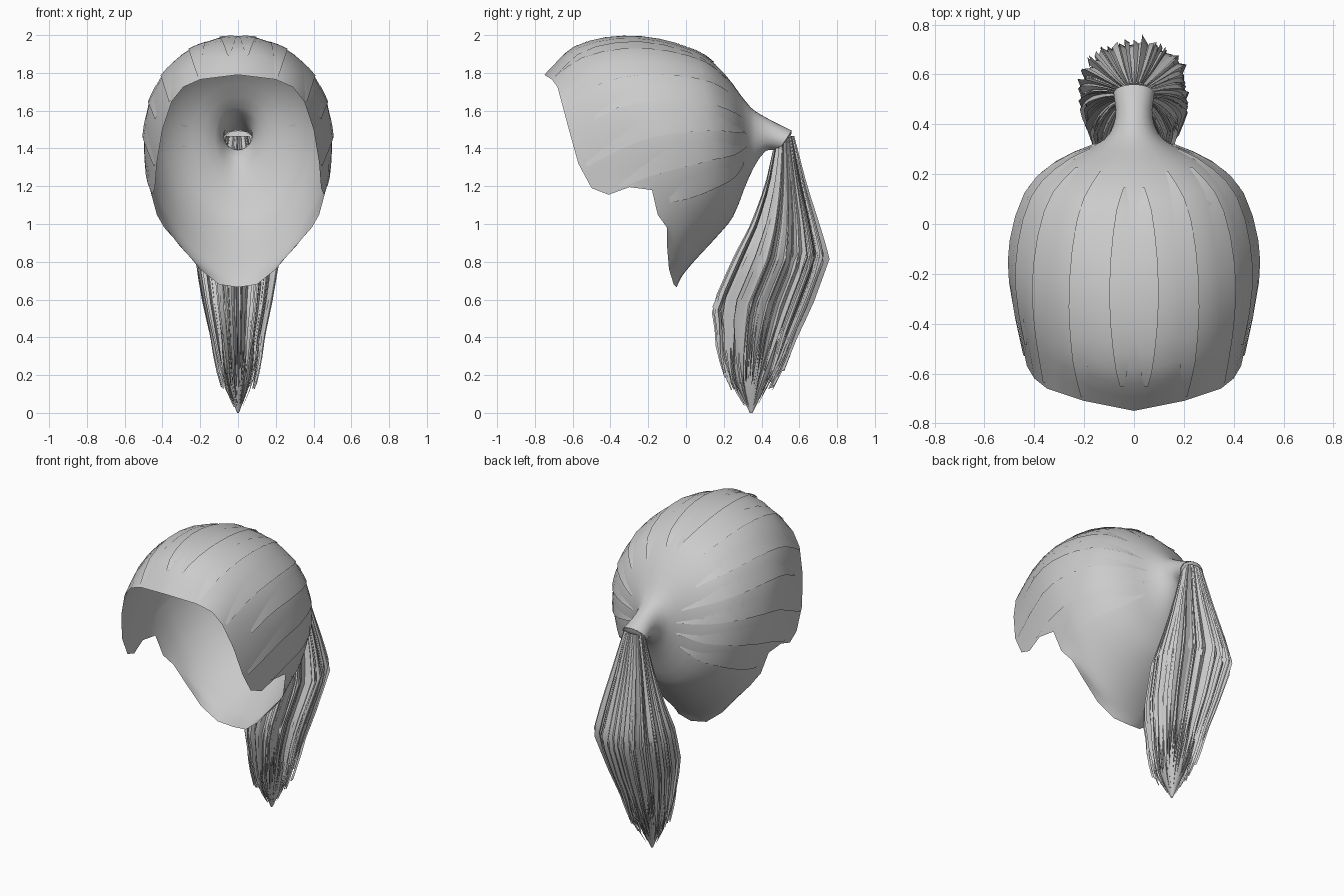
import bpy, bmesh, math, random
from mathutils import Vector

if "Cube" in bpy.data.objects:
    bpy.data.objects.remove(bpy.data.objects["Cube"])

random.seed(4)
hair = bpy.data.materials.new("hair_grey")
hair.diffuse_color = (0.6, 0.6, 0.6, 1)
hair.use_nodes = True
hair.node_tree.nodes["Principled BSDF"].inputs["Base Color"].default_value = hair.diffuse_color

# Hairline on the +x side, from forehead down to the nape
RIM = [Vector(p) for p in [
    (0, -.75, 1.79), (.2, -.71, 1.765), (.29, -.68, 1.725), (.35, -.66, 1.65), (.4, -.62, 1.5),
    (.43, -.57, 1.32), (.44, -.5, 1.19), (.455, -.41, 1.155), (.47, -.3, 1.195),
    (.465, -.18, 1.18), (.43, -.15, 1.05), (.39, -.1, .98), (.3, -.1, .88),
    (.2, -.09, .76), (.1, -.065, .68), (0, -.05, .665)]]
# Rings towards the tie: top y, z, bottom y, z, half width, side shift y, z
RINGS = [(-.58, 1.945, -.02, .725, .495, .08, .075), (-.27, 1.995, .05, .81, .492, .05, .06),
         (.05, 1.92, .17, .94, .425, .03, .05), (.2, 1.8, .25, 1.04, .3, .03, .04),
         (.34, 1.62, .335, 1.25, .122, 0, .02), (.43, 1.56, .42, 1.385, .075, 0, 0),
         (.56, 1.495, .49, 1.39, .082, 0, 0)]


def ring_point(ring, a):
    ty, tz, by, bz, w, oy, oz = ring
    c, s = math.cos(a), math.sin(a)
    return Vector((w * s, (ty + by) / 2 + c * (ty - by) / 2 + oy * s * s,
                   (tz + bz) / 2 + c * (tz - bz) / 2 + oz * s * s))


def rim_angle(p):
    ty, tz, by, bz = RINGS[0][:4]
    axis = Vector((0, ty - by, tz - bz)) / 2
    mid = Vector((0, (ty + by) / 2, (tz + bz) / 2))
    return math.atan2(p.x / .5, (p - mid).dot(axis) / axis.length_squared)


# Angles are kept increasing so neighbouring sections never cross
ANGLES = []
for p in RIM:
    ANGLES.append(max(rim_angle(p), ANGLES[-1] + .015) if ANGLES else 0.0)
ANGLES[-1] = math.pi


def rim_point(a):
    for i in range(len(RIM) - 1):
        if a <= ANGLES[i + 1]:
            t = (a - ANGLES[i]) / (ANGLES[i + 1] - ANGLES[i])
            return RIM[i].lerp(RIM[i + 1], t)
    return RIM[-1].copy()


def spline(pts, u):
    """Smooth curve through pts, u counts the points."""
    i = min(int(u), len(pts) - 2)
    t = u - i
    a, b = pts[i], pts[i + 1]
    d = (b - a).length
    m0 = (b - pts[max(i - 1, 0)]).normalized() * d
    m1 = (pts[min(i + 2, len(pts) - 1)] - a).normalized() * d
    return (a * (2 * t**3 - 3 * t**2 + 1) + m0 * (t**3 - 2 * t**2 + t)
            + b * (3 * t**2 - 2 * t**3) + m1 * (t**3 - t**2))


def cap_point(a, u):
    """Point on the cap; a < 0 is the -x side."""
    p = spline([rim_point(abs(a))] + [ring_point(r, abs(a)) for r in RINGS], u)
    return Vector((-p.x if a < 0 else p.x, p.y, p.z))


def grid_object(name, grids, closed=False, angle=60):
    """Mesh from one or more grids of points."""
    bm = bmesh.new()
    for rows in grids:
        vs = [[bm.verts.new(p) for p in row] for row in rows]
        for r0, r1 in zip(vs, vs[1:]):
            n = len(r0)
            for j in range(n if closed else n - 1):
                k = (j + 1) % n
                bm.faces.new((r0[j], r0[k], r1[k], r1[j]))
    bmesh.ops.remove_doubles(bm, verts=bm.verts, dist=1e-5)
    if closed:
        bmesh.ops.recalc_face_normals(bm, faces=bm.faces)
    me = bpy.data.meshes.new(name)
    bm.to_mesh(me)
    bm.free()
    me.materials.append(hair)
    ob = bpy.data.objects.new(name, me)
    bpy.context.collection.objects.link(ob)
    bpy.context.view_layer.objects.active = ob
    ob.select_set(True)
    bpy.ops.object.shade_smooth_by_angle(angle=math.radians(angle))
    ob.select_set(False)
    return ob


# Swept-back cap, open at the face
half = []
for a, b in zip(ANGLES, ANGLES[1:]):
    n = 2 if b - a > .15 else 1
    half += [a + (b - a) * i / n for i in range(n)]
around = half + [math.pi] + [-a for a in reversed(half[1:])]
rows = [[cap_point(a, k / 3) for a in around] for k in range(3 * len(RINGS) + 1)]
grid_object("hair_cap", [rows], closed=True)

# Thin overlapping locks lying on the cap
locks = []
for side in (1, -1):
    for a, u0, u1 in [(.1, .6, 3.6), (.45, .1, 4), (.85, .1, 4), (1.15, .5, 4.6),
                      (1.45, .1, 4.8), (1.75, .3, 4.8), (2.05, 1.2, 4.6)]:
        lock = []
        for k in range(11):
            u = u0 + (u1 - u0) * k / 10
            row = []
            for j in range(3):
                b = a + (j - 1) * .1 * math.sin(math.pi * (.05 + .9 * k / 10))
                p = cap_point(side * b, u)
                out = Vector((p.x, (p.y + .1) * .5, p.z - 1.4)).normalized()
                row.append(p + out * (.001 + .003 * j))
            lock.append(row if side > 0 else row[::-1])
        locks.append(lock)
grid_object("cap_locks", locks)

# Ponytail cross-sections: centre y, z, radius x, radius y
TAIL = [(.525, 1.465, .06, .045), (.53, 1.2, .125, .105), (.525, 1.0, .175, .17),
        (.505, .82, .215, .24), (.4, .56, .172, .25), (.365, .35, .125, .185),
        (.345, .15, .065, .09), (.345, 0, .006, .008)]


def tail_point(a, u, scale):
    i = min(int(u), len(TAIL) - 2)
    y, z, rx, ry = [p + (q - p) * (u - i) for p, q in zip(TAIL[i], TAIL[i + 1])]
    c = math.cos(a)
    return Vector((rx * scale * math.sin(a) * (1 + .15 * c), y + ry * scale * c, z))


# Inner body of the ponytail
rows = [[tail_point(math.tau * j / 20, k / 2, .9) for j in range(20)] for k in range(15)]
grid_object("ponytail_core", [rows], closed=True)

# Ribbon strands around the core, with loose ragged ends
strands = []
COUNT = 96
for i in range(COUNT):
    a = math.tau * (i + random.uniform(-.3, .3)) / COUNT
    loose = random.uniform(0, 1)
    end = random.uniform(5.6, 6.2) if loose > .35 else random.uniform(5.9, 6.85)
    scale = random.uniform(.92, 1.02)
    tilt = random.uniform(.02, .08) * random.choice((-1, 1))
    width = random.uniform(.03, .07)
    strand = []
    for k in range(15):
        t = k / 14
        u = end * t
        w = width * (1 if t < .7 else max(.02, (1 - t) / .3))
        s = scale + .6 * loose * max(0, (u - 4.6) / 1.5) ** 1.5
        strand.append([tail_point(a - w, u, s - tilt), tail_point(a + w, u, s + tilt)])
    strands.append(strand)
grid_object("ponytail_strands", strands)

# Cover where the ponytail leaves the cap
last = RINGS[-1]
centre = Vector((0, (last[0] + last[2]) / 2, (last[1] + last[3]) / 2))
push = Vector((0, .008, -.01))
rows = []
for f, d in ((1, 0), (.8, .6), (.45, .95), (.2, 1)):
    rows.append([centre.lerp(ring_point(last, math.tau * j / 12), f) + push * d for j in range(12)])
grid_object("tie_cover", [rows], closed=True)
